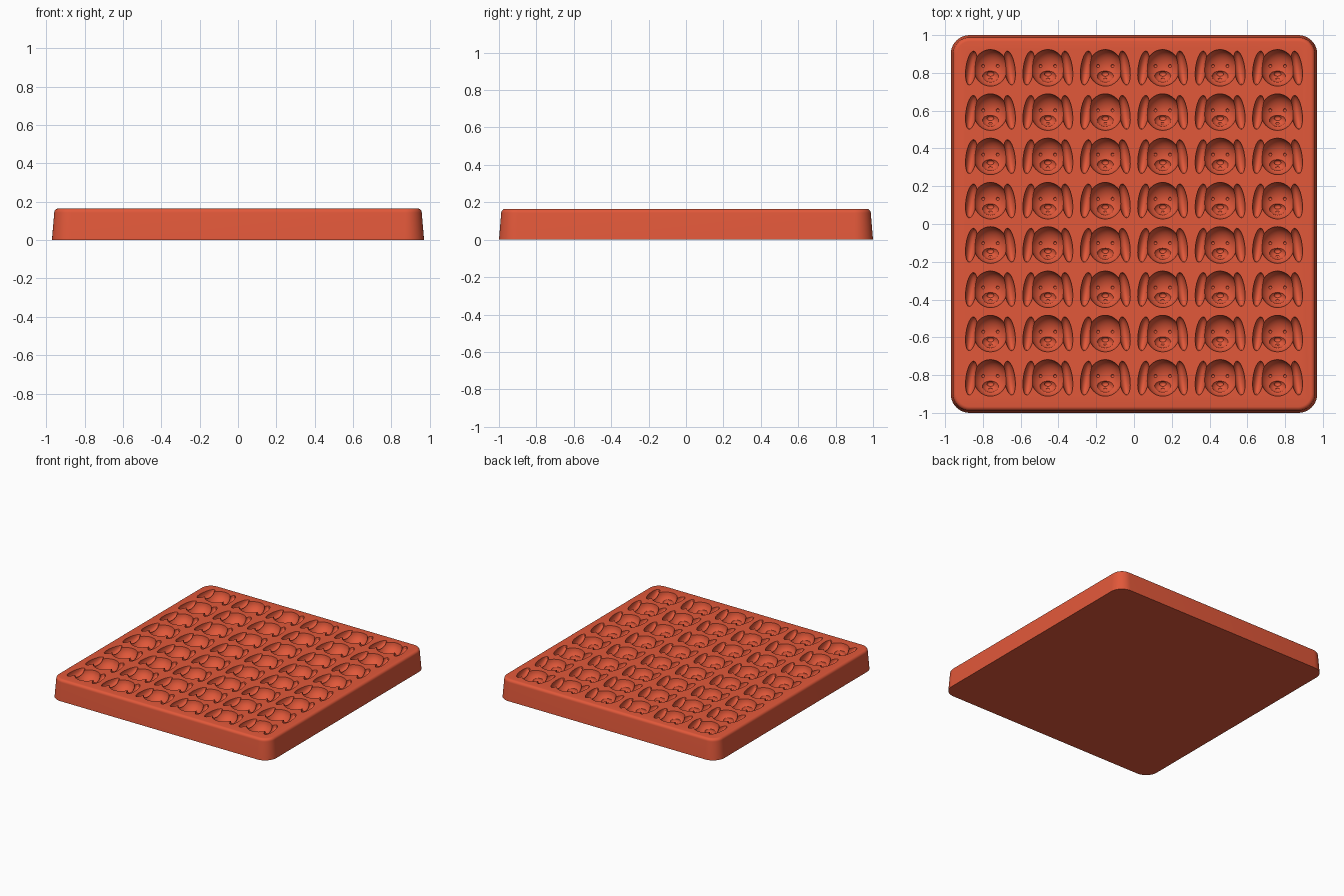
import bpy, bmesh, math
from mathutils import Matrix, Vector

if "Cube" in bpy.data.objects:
    bpy.data.objects.remove(bpy.data.objects["Cube"], do_unlink=True)

TOP = 0.165
COLS, ROWS = 6, 8
PITCH_X, PITCH_Y = 0.304, 0.2345

silicone = bpy.data.materials.new("terracotta_silicone")
silicone.use_nodes = True
colour = (0.76, 0.098, 0.042, 1)
silicone.diffuse_color = colour
silicone.node_tree.nodes["Principled BSDF"].inputs["Base Color"].default_value = colour


def new_object(name, bm):
    bmesh.ops.recalc_face_normals(bm, faces=bm.faces[:])
    mesh = bpy.data.meshes.new(name)
    bm.to_mesh(mesh)
    bm.free()
    mesh.materials.append(silicone)
    obj = bpy.data.objects.new(name, mesh)
    bpy.context.collection.objects.link(obj)
    return obj


def ellipsoid(name, centre, radii, tilt=0, segments=16):
    bm = bmesh.new()
    bmesh.ops.create_uvsphere(bm, u_segments=segments, v_segments=segments // 2, radius=1)
    bm.transform(Matrix.Translation(centre) @ Matrix.Rotation(tilt, 4, 'Z')
                 @ Matrix.Diagonal((*radii, 1)))
    obj = new_object(name, bm)
    obj.hide_render = True
    return obj


def bake(obj):
    graph = bpy.context.evaluated_depsgraph_get()
    mesh = bpy.data.meshes.new_from_object(obj.evaluated_get(graph))
    obj.modifiers.clear()
    obj.data = mesh


def combine(obj, other, operation):
    mod = obj.modifiers.new(operation.lower(), 'BOOLEAN')
    mod.operation, mod.object, mod.solver = operation, other, 'MANIFOLD'
    bake(obj)
    bpy.data.objects.remove(other, do_unlink=True)


def rounded_ring(bm, inset, z, corner=0.1, steps=10):
    # Outline of a rounded rectangle, shrunk by inset
    ring = []
    for k, (sx, sy) in enumerate(((1, 1), (-1, 1), (-1, -1), (1, -1))):
        for i in range(steps + 1):
            a = math.pi / 2 * (k + i / steps)
            r = corner - inset
            ring.append(bm.verts.new((sx * (0.97 - corner) + r * math.cos(a),
                                      sy * (1.0 - corner) + r * math.sin(a), z)))
    return ring


# Tray body: drafted walls, filleted upper rim, closed flat base
bm = bmesh.new()
fillet, draft = 0.022, 0.012
levels = [(0, 0)]
for i in range(7):
    a = math.pi / 2 * i / 6
    levels.append((draft + fillet * (1 - math.cos(a)), TOP - fillet * (1 - math.sin(a))))
rings = [rounded_ring(bm, inset, z) for inset, z in levels]
for low, high in zip(rings, rings[1:]):
    for i in range(len(low)):
        j = (i + 1) % len(low)
        bm.faces.new((low[i], low[j], high[j], high[i]))
bm.faces.new(rings[0][::-1])
bm.faces.new(rings[-1])
tray = new_object("mould_tray", bm)

# One puppy-head cavity: skull, floppy ears, muzzle, nose, mouth and eyes
head = ellipsoid("puppy_cavity", (0, 0, TOP), (0.09, 0.097, 0.08), segments=32)
parts = [ellipsoid("muzzle", (0, -0.04, TOP - 0.05), (0.045, 0.036, 0.038), segments=20),
         ellipsoid("nose", (0, -0.032, TOP - 0.087), (0.019, 0.013, 0.013)),
         ellipsoid("mouth", (0, -0.058, TOP - 0.077), (0.012, 0.007, 0.009), segments=12)]
for side in (-1, 1):
    parts.append(ellipsoid("ear", (side * 0.101, -0.001, TOP), (0.029, 0.091, 0.045),
                           tilt=side * math.radians(8), segments=24))
    parts.append(ellipsoid("eye", (side * 0.038, 0.01, TOP - 0.07),
                           (0.009, 0.009, 0.011), segments=12))
for part in parts:
    combine(head, part, 'UNION')

# Repeat the cavity over the grid and sink it into the tray
head.data.transform(Matrix.Translation(Vector((-PITCH_X * (COLS - 1) / 2,
                                               -PITCH_Y * (ROWS - 1) / 2 + 0.006, 0))))
for count, step in ((COLS, (PITCH_X, 0, 0)), (ROWS, (0, PITCH_Y, 0))):
    array = head.modifiers.new("grid", 'ARRAY')
    array.count = count
    array.use_relative_offset = False
    array.use_constant_offset = True
    array.constant_offset_displace = step
bake(head)
combine(tray, head, 'DIFFERENCE')

# Smooth walls with crisp cavity rims
bpy.ops.object.select_all(action='DESELECT')
tray.select_set(True)
bpy.context.view_layer.objects.active = tray
bpy.ops.object.shade_smooth_by_angle(angle=math.radians(35))
